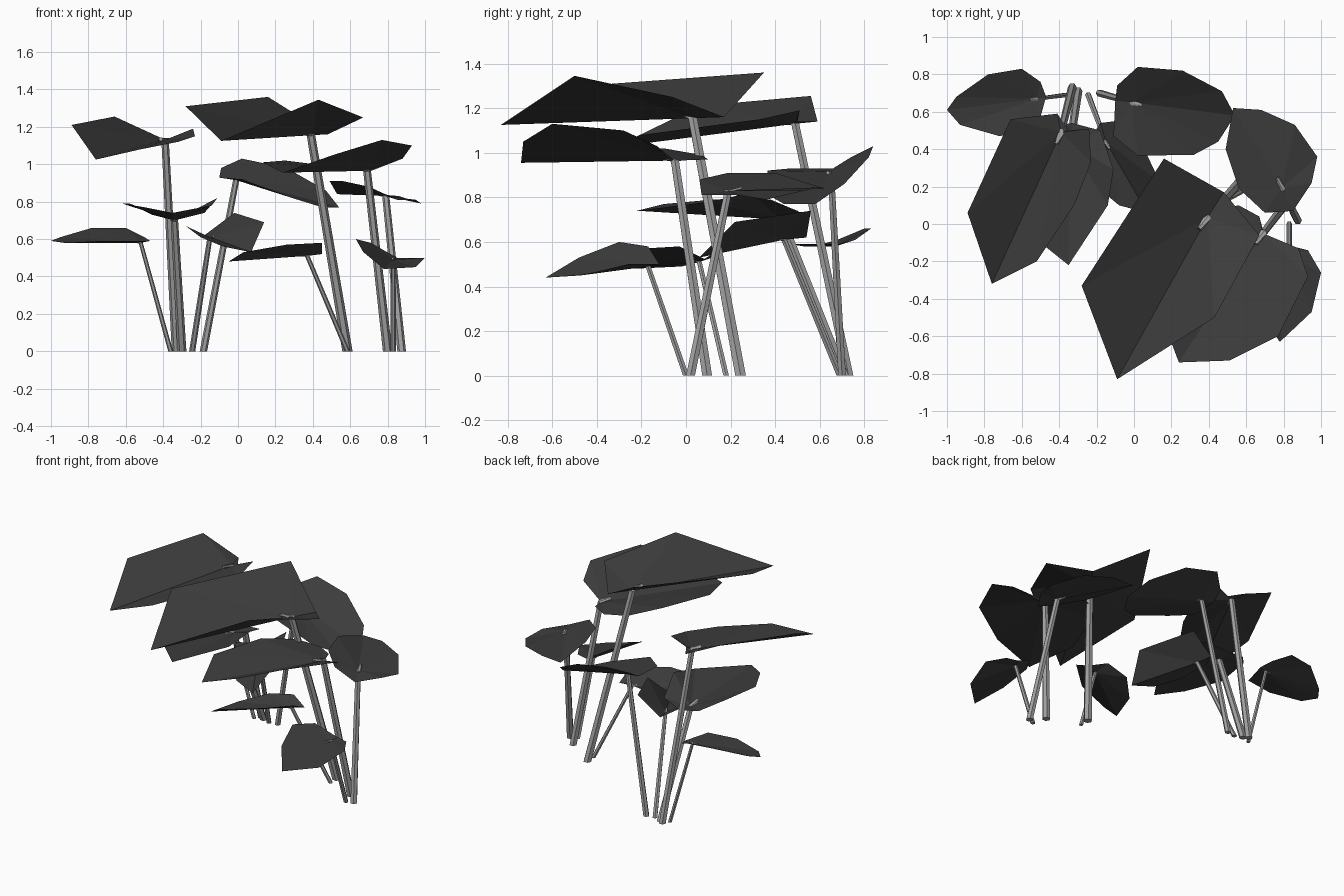
import bpy
import bmesh
import math
from mathutils import Vector

default = bpy.data.objects.get("Cube")
if default:
    bpy.data.objects.remove(default, do_unlink=True)


def make_material(name, grey):
    material = bpy.data.materials.new(name)
    colour = (grey, grey, grey, 1)
    material.use_nodes = True
    material.diffuse_color = colour
    for node in material.node_tree.nodes:
        if node.type == 'BSDF_PRINCIPLED':
            node.inputs["Base Color"].default_value = colour
    return material


leaf_material = make_material("dark leaf grey", .045)
stem_material = make_material("light stem grey", .36)


def finish(bm, name, material):
    """Turn a bmesh into a flat shaded object with one material."""
    mesh = bpy.data.meshes.new(name)
    bm.to_mesh(mesh)
    bm.free()
    mesh.materials.append(material)
    part = bpy.data.objects.new(name, mesh)
    bpy.context.scene.collection.objects.link(part)
    return part


def add_leaf(name, hub, rim):
    """Folded blade: a fan of flat facets around the point where the stem joins."""
    bm = bmesh.new()
    centre = bm.verts.new(hub)
    edge = [bm.verts.new(point) for point in rim]
    for here, following in zip(edge, edge[1:] + edge[:1]):
        bm.faces.new((centre, here, following))
    bm.normal_update()
    if sum(face.normal.z * face.calc_area() for face in bm.faces) < 0:
        bmesh.ops.reverse_faces(bm, faces=bm.faces[:])
    finish(bm, name, leaf_material)


def add_stem(name, foot, hub, rim, radius):
    """Tapered six-sided stalk that ends in a short nub lying on the blade."""
    foot, hub = Vector((*foot, 0)), Vector(hub)
    middle = sum((Vector(point) for point in rim), Vector()) / len(rim)
    nub = hub + (middle - hub).normalized() * radius * 3
    path = [foot, hub, nub]
    widths = [radius * 1.1, radius * .9, radius * .5]
    directions = [hub - foot, hub - foot, nub - hub]
    sides = 6
    bm = bmesh.new()
    rings = []
    for point, width, direction in zip(path, widths, directions):
        if point is foot:
            direction = Vector((0, 0, 1))
        across = direction.cross(Vector((0, 1, 0))).normalized()
        along = across.cross(direction).normalized()
        ring = []
        for i in range(sides):
            angle = math.tau * i / sides
            offset = across * math.cos(angle) + along * math.sin(angle)
            ring.append(bm.verts.new(point + offset * width))
        rings.append(ring)
    for low, high in zip(rings, rings[1:]):
        for i in range(sides):
            j = (i + 1) % sides
            bm.faces.new((low[i], low[j], high[j], high[i]))
    bm.faces.new(rings[0])
    bm.faces.new(rings[-1])
    bmesh.ops.recalc_face_normals(bm, faces=bm.faces[:])
    finish(bm, name, stem_material)


def add_frond(name, foot, radius, hub, *rim):
    add_leaf(name + "_leaf", hub, rim)
    add_stem(name + "_stem", foot, hub, rim, radius)


# Left clump
add_frond("left_low_outer", (-.36, .69), .012, (-.52, .67, .58),
          (-.47, .68, .59), (-.5, .76, .61), (-.6, .83, .66), (-.78, .8, .66),
          (-.95, .68, .61), (-1, .61, .59), (-.93, .53, .58),
          (-.72, .47, .59), (-.52, .5, .59))
add_frond("left_tall", (-.33, .73), .022, (-.39, .49, 1.13),
          (-.41, .59, 1.14), (-.66, .56, 1.255), (-.89, .06, 1.21),
          (-.76, -.32, 1.025), (-.52, -.2, 1.08), (-.32, .1, 1.12),
          (-.23, .33, 1.15), (-.24, .51, 1.19), (-.35, .5, 1.14))
add_frond("left_middle", (-.3, .71), .022, (-.34, .43, .7),
          (-.33, .54, .71), (-.18, .5, .74), (-.11, .29, .82),
          (-.14, .1, .78), (-.35, -.22, .74), (-.5, -.1, .77),
          (-.62, .12, .79), (-.58, .38, .79), (-.46, .52, .73))
add_frond("left_low_inner", (-.245, .69), .015, (-.15, .44, .61),
          (-.18, .54, .62), (-.02, .56, .74), (.14, .22, .69),
          (.07, .06, .53), (-.08, .1, .56), (-.2, .2, .61), (-.28, .38, .67))
add_frond("back_middle", (-.185, .7), .018, (-.01, .65, .915),
          (-.1, .66, .93), (-.09, .74, .98), (.02, .84, 1.03),
          (.26, .82, .98), (.47, .71, .86), (.54, .58, .77),
          (.45, .44, .77), (.32, .37, .81), (.02, .365, .92), (-.11, .47, .93))

# Right clump
add_frond("front_tall", (.585, .245), .025, (.39, .03, 1.155),
          (.48, .17, 1.16), (.16, .35, 1.36), (-.28, -.33, 1.31),
          (-.09, -.83, 1.125), (.43, -.5, 1.345), (.67, -.06, 1.25))
add_frond("right_tall", (.8, .095), .023, (.69, -.05, .965),
          (.67, .04, .97), (.56, .1, .97), (.4, .07, .99), (.25, -.1, 1.02),
          (.13, -.45, 1.01), (.24, -.74, .955), (.51, -.73, 1.05),
          (.77, -.6, 1.13), (.93, -.28, 1.1), (.88, -.13, 1.03), (.7, -.07, .96))
add_frond("right_back", (.875, .02), .021, (.79, .19, .83),
          (.85, .07, .81), (.7, .06, .88), (.56, .19, .91), (.49, .4, .91),
          (.53, .62, .84), (.68, .61, .845), (.86, .53, .83),
          (.98, .36, .79), (.95, .22, .81))
add_frond("right_low_outer", (.83, 0), .014, (.83, -.17, .49),
          (.85, -.12, .5), (.71, -.17, .58), (.63, -.3, .6), (.67, -.48, .53),
          (.78, -.63, .44), (.95, -.47, .45), (1, -.26, .5), (.93, -.14, .5))
add_frond("right_low_inner", (.585, .18), .013, (.37, .06, .51),
          (.45, .09, .52), (.45, -.03, .58), (.26, -.2, .57),
          (.03, -.26, .53), (-.05, -.23, .48), (.02, -.02, .49),
          (.16, .12, .53), (.33, .14, .56))
